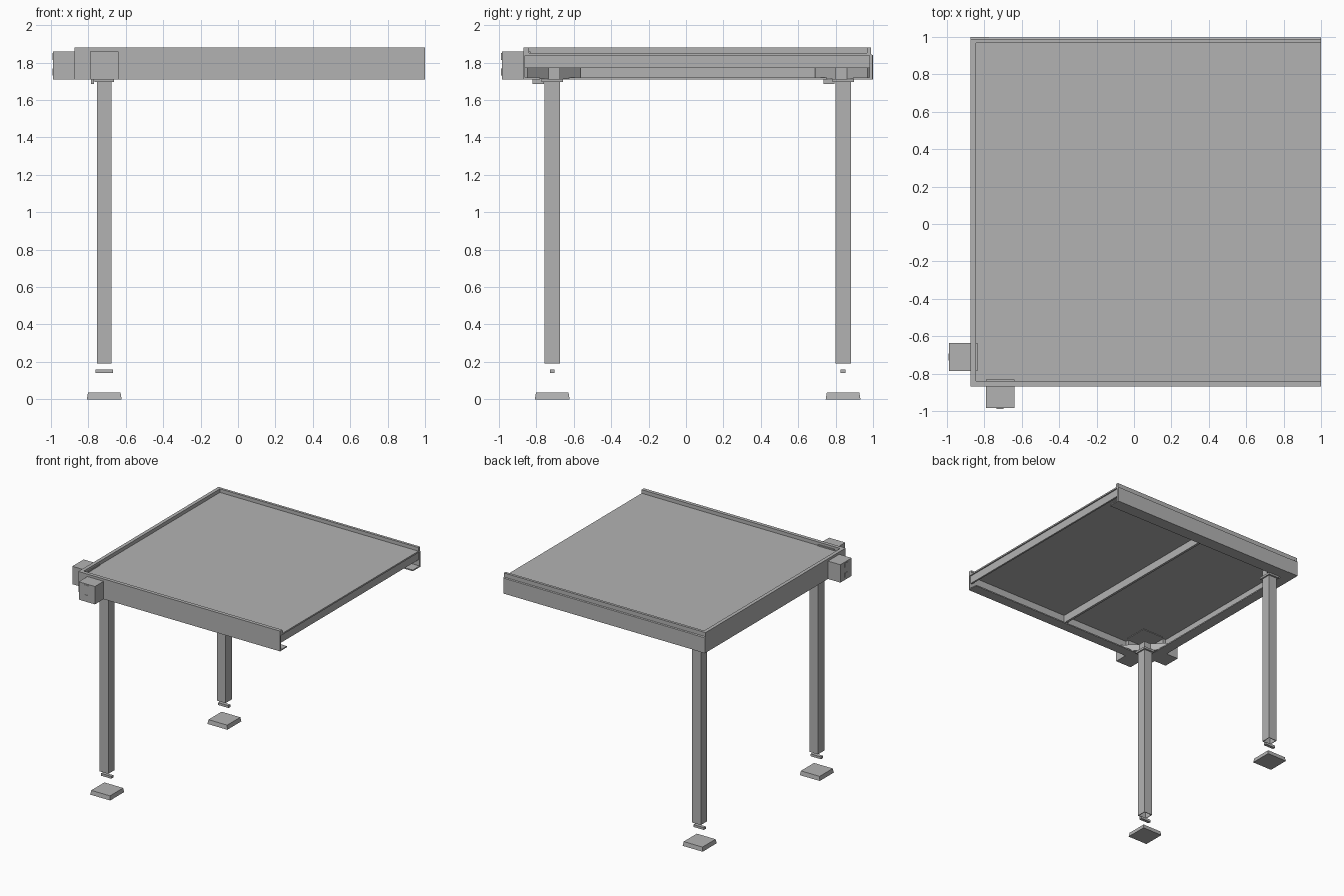
import bpy, bmesh, math
from mathutils import Matrix, Vector

old = bpy.data.objects.get("Cube")
if old:
    bpy.data.objects.remove(old, do_unlink=True)

grey = bpy.data.materials.new("plain_grey")
grey.use_nodes = True
COLOR = (0.45, 0.45, 0.45, 1)
grey.diffuse_color = COLOR
grey.node_tree.nodes["Principled BSDF"].inputs["Base Color"].default_value = COLOR


def finish(name, bm):
    bmesh.ops.recalc_face_normals(bm, faces=bm.faces)
    mesh = bpy.data.meshes.new(name)
    bm.to_mesh(mesh)
    bm.free()
    mesh.materials.append(grey)
    ob = bpy.data.objects.new(name, mesh)
    bpy.context.collection.objects.link(ob)
    return ob


def box(name, x, y, z, turn=0.0, taper=0.0):
    """Box from (low, high) pairs, optionally turned about z or narrowed at the top."""
    lo, hi = Vector((x[0], y[0], z[0])), Vector((x[1], y[1], z[1]))
    bm = bmesh.new()
    bmesh.ops.create_cube(bm, size=1)
    size = hi - lo
    for v in bm.verts:
        top = v.co.z > 0
        v.co = Vector([c * s for c, s in zip(v.co, size)])
        if top:
            v.co.x -= math.copysign(taper, v.co.x)
            v.co.y -= math.copysign(taper, v.co.y)
    m = Matrix.Translation((lo + hi) / 2) @ Matrix.Rotation(turn, 4, 'Z')
    bmesh.ops.transform(bm, matrix=m, verts=bm.verts)
    return finish(name, bm)


def rail(name, profile, start, end, inward):
    """Sweep an (inward, height) profile along a straight line."""
    start, end, inward = Vector(start), Vector(end), Vector(inward)
    bm = bmesh.new()
    verts = [bm.verts.new(start + inward * u + Vector((0, 0, z))) for u, z in profile]
    face = bm.faces.new(verts)
    ext = bmesh.ops.extrude_face_region(bm, geom=[face], use_keep_orig=True)
    moved = [g for g in ext["geom"] if isinstance(g, bmesh.types.BMVert)]
    bmesh.ops.translate(bm, vec=end - start, verts=moved)
    return finish(name, bm)


# Edge rails: thin web, top lip and inward bottom flange
BOTTOM, LEDGE, TOP = 1.71, 1.85, 1.88
channel = [(0, BOTTOM), (0, TOP), (.03, TOP), (.03, LEDGE), (.01, LEDGE),
           (.01, BOTTOM + .01), (.09, BOTTOM + .01), (.09, BOTTOM)]
back_channel = [(0, BOTTOM), (0, 1.84), (.008, 1.845), (.008, TOP), (.03, TOP),
                (.03, LEDGE), (.015, LEDGE), (.015, BOTTOM + .01),
                (.105, BOTTOM + .01), (.105, BOTTOM)]
rail("front_rail", channel, (-.875, -.87, 0), (1, -.87, 0), (0, 1, 0))
rail("side_rail", channel, (-.875, -.87, 0), (-.875, .99, 0), (1, 0, 0))
rail("back_rail", back_channel, (-.875, .997, 0), (1, .997, 0), (0, -1, 0))
box("back_corner_plate", (-.875, -.775), (.995, 1), (BOTTOM, 1.84))

# Deck panel and the joists under it
box("deck_panel", (-.867, 1), (-.862, .985), (1.837, LEDGE))
box("middle_joist", (-.01, .01), (-.86, .985), (1.77, 1.838))
box("edge_joist", (.975, .99), (-.86, .985), (1.77, 1.838))

# Corner boxes, each with two small square plates on the outer end
box("front_corner_box", (-.79, -.64), (-.985, -.832), (BOTTOM, 1.86))
box("side_corner_box", (-.99, -.838), (-.785, -.635), (BOTTOM, 1.86))
for label, z in (("lower", 1.75), ("upper", 1.832)):
    span = (z - .018, z + .018)
    box(f"front_{label}_plate", (-.735, -.698), (-.988, -.984), span)
    box(f"side_{label}_plate", (-.993, -.989), (-.729, -.692), span)

# Posts with their fittings and feet
for label, cy, turn in (("front", -.715, -math.pi / 4), ("back", .84, math.pi / 4)):
    cx = -.715

    def around(c, half):
        return (c - half, c + half)

    post = box(f"{label}_post", around(cx, .04), around(cy, .042), (.19, 1.70))
    # Hollow tube
    bm = bmesh.new()
    bm.from_mesh(post.data)
    caps = [f for f in bm.faces if abs(f.normal.z) > .9]
    bmesh.ops.delete(bm, geom=caps, context='FACES_ONLY')
    bm.to_mesh(post.data)
    bm.free()
    wall = post.modifiers.new("wall", 'SOLIDIFY')
    wall.thickness = .007
    wall.offset = -1

    box(f"{label}_post_cap", around(cx, .052), around(cy, .058), (1.695, 1.712))
    box(f"{label}_post_head", around(cx, .04), around(cy, .042), (1.71, 1.77))
    box(f"{label}_corner_brace", around(cx, .2), around(cy, .014), (1.712, 1.77), turn)
    box(f"{label}_brace_tab", (-.785, -.77), (cy - .105, cy - .045), (1.685, 1.712))
    box(f"{label}_deck_plate", around(cx, .1), around(cy, .1), (1.832, 1.838))
    box(f"{label}_post_bolt", around(cx, .048), around(cy, .013), (.14, .16))
    box(f"{label}_foot", around(cx, .093), around(cy, .093), (0, .035), taper=.006)
